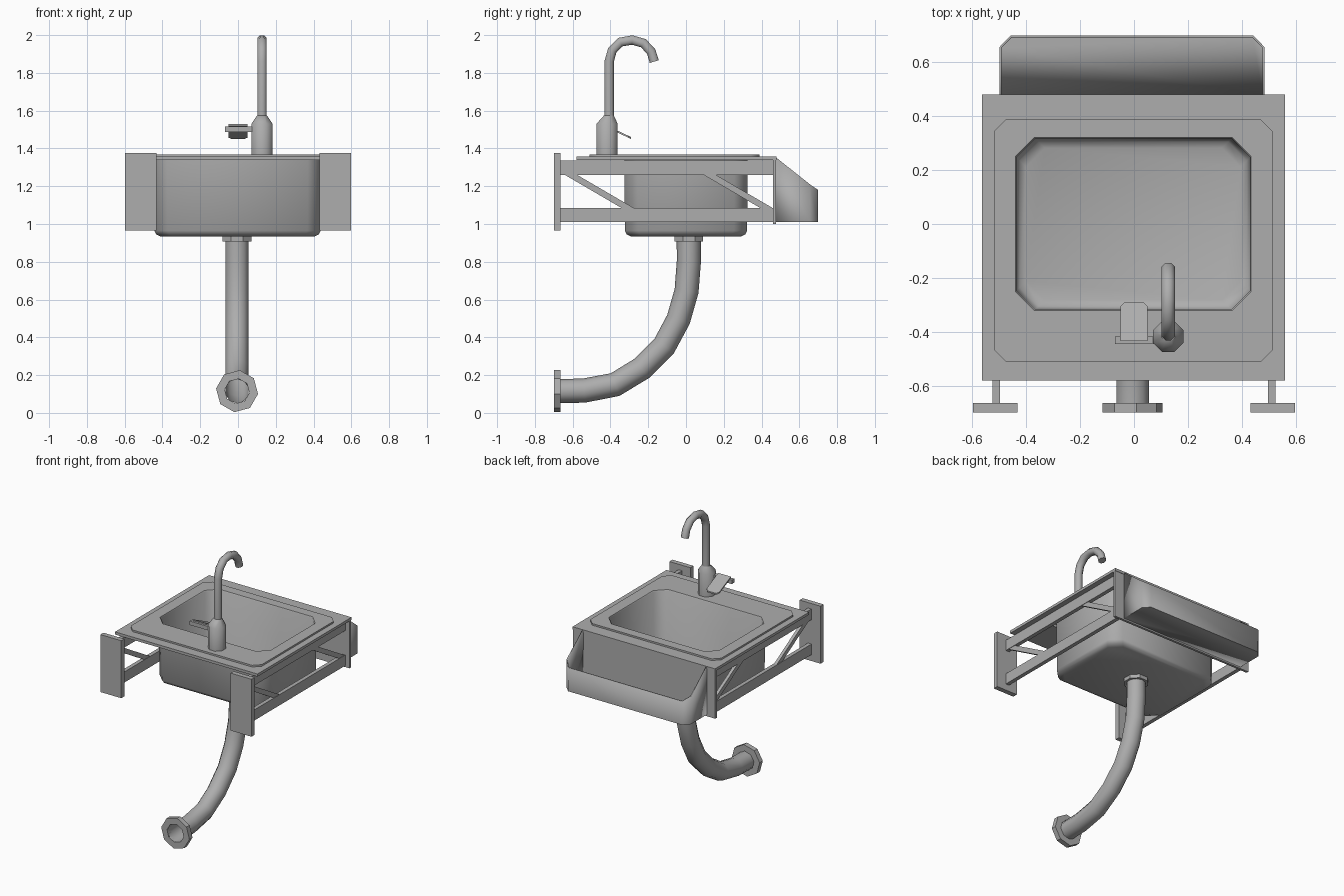
import bpy, bmesh, math
from mathutils import Vector

old = bpy.data.objects.get("Cube")
if old:
    bpy.data.objects.remove(old)

steel = bpy.data.materials.new("grey steel")
steel.use_nodes = True
GREY = (0.42, 0.42, 0.42, 1)
steel.diffuse_color = GREY
steel.node_tree.nodes["Principled BSDF"].inputs["Base Color"].default_value = GREY


def finish(name, bm, smooth=None):
    bmesh.ops.recalc_face_normals(bm, faces=bm.faces)
    mesh = bpy.data.meshes.new(name)
    bm.to_mesh(mesh)
    bm.free()
    mesh.materials.append(steel)
    ob = bpy.data.objects.new(name, mesh)
    bpy.context.collection.objects.link(ob)
    if smooth:
        bpy.ops.object.select_all(action='DESELECT')
        ob.select_set(True)
        bpy.context.view_layer.objects.active = ob
        bpy.ops.object.shade_smooth_by_angle(angle=math.radians(smooth))
    return ob


def loft(name, rings, caps=(True, True), loop=False, smooth=None):
    """Skin matching rings of points; cap the ends or join last to first."""
    bm = bmesh.new()
    rows = [[bm.verts.new(p) for p in ring] for ring in rings]
    pairs = list(zip(rows, rows[1:]))
    if loop:
        pairs.append((rows[-1], rows[0]))
    for a, b in pairs:
        for i in range(len(a)):
            j = (i + 1) % len(a)
            bm.faces.new((a[i], a[j], b[j], b[i]))
    if not loop:
        for cap, row in zip(caps, (rows[0], rows[-1])):
            if cap:
                bm.faces.new(row)
    return finish(name, bm, smooth)


def box(name, x0, x1, y0, y1, z0, z1):
    return loft(name, [rect(x0, x1, y0, y1, z) for z in (z0, z1)])


def rect(x0, x1, y0, y1, z, c=0.0):
    """Rectangle ring, with cut corners when c is given."""
    if not c:
        return [(x0, y0, z), (x1, y0, z), (x1, y1, z), (x0, y1, z)]
    return [(x0 + c, y0, z), (x1 - c, y0, z), (x1, y0 + c, z), (x1, y1 - c, z),
            (x1 - c, y1, z), (x0 + c, y1, z), (x0, y1 - c, z), (x0, y0 + c, z)]


def circle(centre, direction, r, turn=0.0, sides=8):
    """Ring around a direction lying in the YZ plane."""
    side = Vector((1, 0, 0))
    up = Vector(direction).normalized().cross(side)
    return [Vector(centre) + r * (math.cos(a) * side + math.sin(a) * up)
            for a in (turn + math.tau * i / sides for i in range(sides))]


def tube(name, x, path, r, caps, sides=8):
    pts = [Vector((x, y, z)) for y, z in path]
    rings = []
    for i, p in enumerate(pts):
        d = pts[min(i + 1, len(pts) - 1)] - pts[max(i - 1, 0)]
        rings.append(circle(p, d, r, math.pi / sides, sides))
    return loft(name, rings, caps, smooth=50)


def side_prism(name, outline, x0, x1):
    return loft(name, [[(x, y, z) for y, z in outline] for x in (x0, x1)])


# Countertop with an opening under the sink rim
outer = (-0.565, 0.56, -0.58, 0.48)
hole = (-0.446, 0.441, -0.328, 0.328)
loft("countertop", [rect(*outer, 1.338), rect(*outer, 1.357),
                    rect(*hole, 1.357), rect(*hole, 1.338)], loop=True)

# Sink: raised rim and thin-walled basin in one skin
rim = (-0.52, 0.515, -0.512, 0.388)


def basin(grow, z, c=0.07):
    return rect(-0.436 - grow, 0.431 + grow, -0.317 - grow, 0.317 + grow, z, c)


loft("sink_basin", [
    basin(-0.035, 0.945), basin(-0.012, 0.955), basin(-0.002, 0.975),
    basin(0, 1.362), basin(0.004, 1.369),
    rect(*rim, 1.369, 0.045), rect(*rim, 1.357, 0.045),
    basin(0.009, 1.357), basin(0.007, 0.965), basin(-0.003, 0.945),
    basin(-0.026, 0.934)], smooth=50)

# Brackets: wall plate, two rails and two diagonal braces per side
for side, s in (("right", -1), ("left", 1)):
    xa, xb = sorted((s * 0.497, s * 0.525))
    pa, pb = sorted((s * 0.432, s * 0.597))
    box(side + "_wall_plate", pa, pb, -0.70, -0.665, 0.965, 1.375)
    for level, z in (("upper", 1.26), ("lower", 1.01)):
        box(f"{side}_{level}_rail", xa, xb, -0.67, 0.462, z, z + 0.076)
    for place, y in (("front", -0.645), ("rear", 0.09)):
        side_prism(f"{side}_{place}_brace",
                   [(y, 1.262), (y + 0.065, 1.262), (y + 0.37, 1.084), (y + 0.305, 1.084)],
                   xa + 0.003, xb - 0.003)

# Panel and open tray on the far side
box("rear_panel", -0.565, 0.56, 0.46, 0.477, 1.0, 1.357)
bm = bmesh.new()
plan = [(-0.496, 0.477, 1.352), (-0.496, 0.655, 1.21), (-0.456, 0.696, 1.18),
        (0.441, 0.696, 1.18), (0.481, 0.655, 1.21), (0.481, 0.477, 1.352)]
low = [bm.verts.new((x, y, 1.014)) for x, y, z in plan]
top = [bm.verts.new(p) for p in plan]
for i in range(len(plan) - 1):
    bm.faces.new((low[i], low[i + 1], top[i + 1], top[i]))
bm.faces.new(low)
tray = finish("rear_tray", bm, 50)
wall = tray.modifiers.new("wall", 'SOLIDIFY')
wall.thickness = 0.008
wall.offset = 0

# Drain pipe with flanges at both ends
PX, PY, PZ = -0.005, 0.015, 0.115
tube("drain_pipe", PX,
     [(PY, 0.935), (PY, 0.8), (0.003, 0.645), (-0.04, 0.495), (-0.115, 0.355),
      (-0.235, 0.235), (-0.375, 0.15), (-0.54, 0.118), (-0.69, PZ)],
     0.064, (False, False), 10)
loft("upper_pipe_flange", [circle((PX, PY, z), (0, 0, 1), 0.082, math.pi / 8)
                           for z in (0.908, 0.936)])
loft("wall_pipe_flange",
     [circle((PX, y, PZ), (0, 1, 0), r, 0.13)
      for y, r in ((-0.70, 0.066), (-0.70, 0.112), (-0.665, 0.112), (-0.665, 0.066))],
     loop=True)

# Faucet body, spout and lever
FX = 0.127
loft("faucet_body",
     [circle((FX, y, z), (0, 0, 1), r, math.pi / 8)
      for y, z, r in ((-0.418, 1.365, 0.061), (-0.418, 1.53, 0.061), (-0.408, 1.575, 0.028))],
     smooth=50)
tube("faucet_spout", FX,
     [(-0.407, 1.55), (-0.407, 1.86), (-0.39, 1.92), (-0.347, 1.963), (-0.285, 1.974),
      (-0.225, 1.957), (-0.184, 1.912), (-0.168, 1.86)], 0.027, (True, True))
box("lever_axle", -0.07, 0.08, -0.445, -0.417, 1.487, 1.515)


def lever_ring(dz):
    plan = [(-0.05, -0.435), (0.05, -0.435), (0.05, -0.305),
            (0.035, -0.29), (-0.035, -0.29), (-0.05, -0.305)]
    return [(x, y, 1.45 + dz - 0.47 * (y + 0.29)) for x, y in plan]


loft("lever_handle", [lever_ring(0), lever_ring(0.01)])
